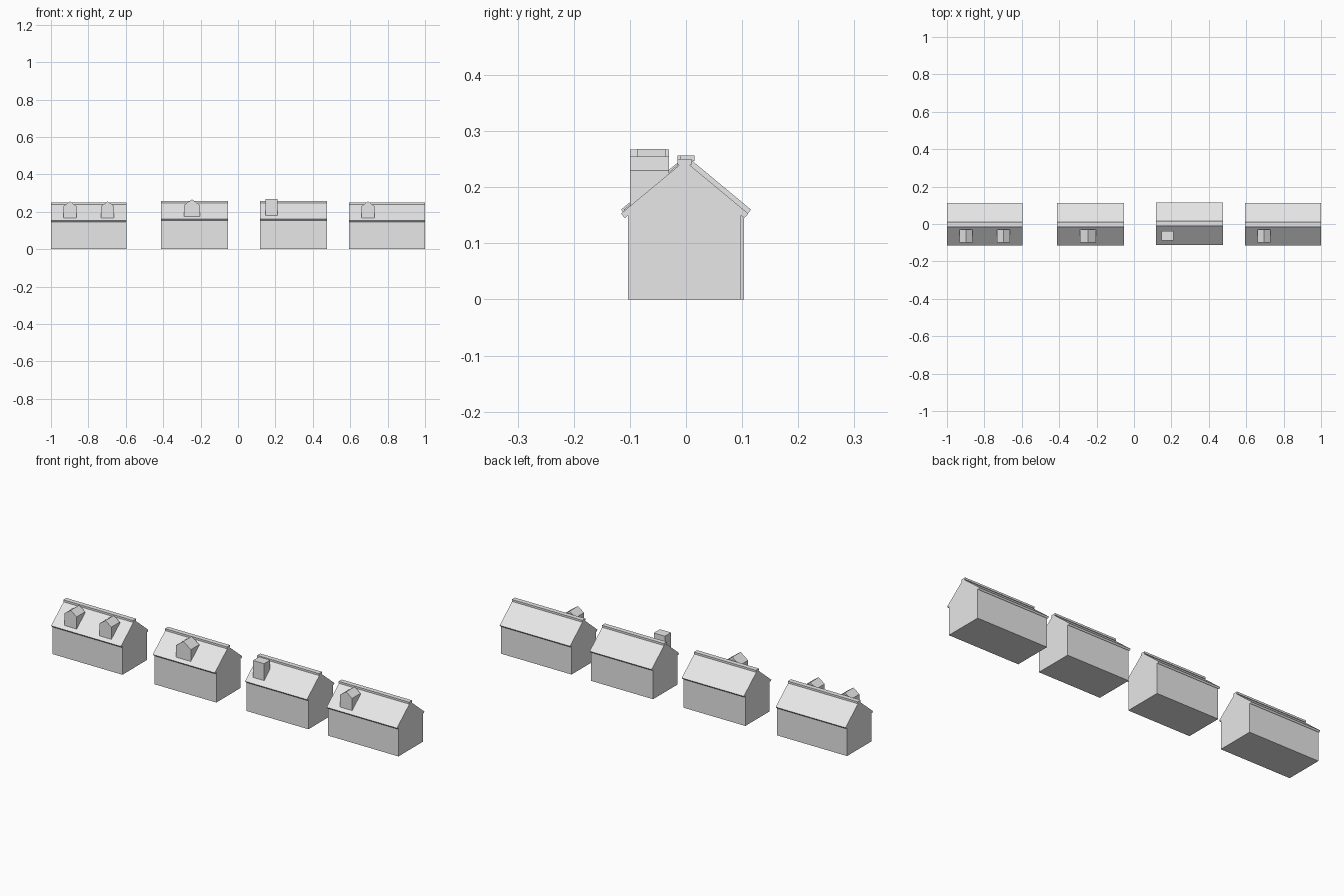
import bpy
import bmesh

cube = bpy.data.objects.get("Cube")
if cube:
    bpy.data.objects.remove(cube, do_unlink=True)

grey = bpy.data.materials.new("plain_grey")
grey.use_nodes = True
grey.diffuse_color = (0.8, 0.8, 0.8, 1)
grey.node_tree.nodes["Principled BSDF"].inputs["Base Color"].default_value = (0.8, 0.8, 0.8, 1)


def prism(name, points, offset):
    """Extrude a closed 3D outline into a flat-shaded solid."""
    bm = bmesh.new()
    face = bm.faces.new([bm.verts.new(p) for p in points])
    result = bmesh.ops.extrude_face_region(bm, geom=[face])
    moved = [g for g in result["geom"] if isinstance(g, bmesh.types.BMVert)]
    bmesh.ops.translate(bm, verts=moved, vec=offset)
    bmesh.ops.recalc_face_normals(bm, faces=bm.faces)
    mesh = bpy.data.meshes.new(name)
    bm.to_mesh(mesh)
    bm.free()
    mesh.materials.append(grey)
    obj = bpy.data.objects.new(name, mesh)
    bpy.context.collection.objects.link(obj)


def along_x(name, profile, x0, x1):
    prism(name, [(x0, y, z) for y, z in profile], (x1 - x0, 0, 0))


def along_y(name, profile, y0, y1):
    prism(name, [(x, y0, z) for x, z in profile], (0, y1 - y0, 0))


def house(label, x0, x1, yc, eave):
    wall, half, pitch, thick = 0.1005, 0.1135, 0.83, 0.0138
    apex = eave + pitch * half
    wall_top = apex - thick - pitch * wall
    lip = half - 0.007
    lip_z = apex - thick - pitch * lip

    # Gabled walls
    along_x(label + "_walls", [
        (yc - wall, 0), (yc + wall, 0), (yc + wall, wall_top),
        (yc, apex - thick), (yc - wall, wall_top)], x0, x1)
    # Roof slab with square-cut eaves
    along_x(label + "_roof", [
        (yc - half, eave), (yc - lip, lip_z), (yc, apex - thick),
        (yc + lip, lip_z), (yc + half, eave), (yc, apex)], x0, x1)
    # Flat ridge cap
    top = eave + 0.097
    along_x(label + "_ridge_cap", [
        (yc - 0.0125, top - 0.01), (yc + 0.0125, top - 0.01),
        (yc + 0.0125, top), (yc - 0.0125, top)], x0, x1)


def dormer(label, xc, half, base, shoulder, peak):
    along_y(label, [
        (xc - half, base), (xc + half, base), (xc + half, shoulder),
        (xc, peak), (xc - half, shoulder)], -0.1, -0.03)


# Row of four houses
house("far_right_house", -1, -0.596, -0.0025, 0.153)
house("mid_right_house", -0.412, -0.053, -0.0025, 0.16)
house("mid_left_house", 0.118, 0.476, 0.0025, 0.16)
house("far_left_house", 0.593, 1, -0.0025, 0.153)

# Dormers on the front roof slopes
for name, x in (("outer_dormer", -0.898), ("inner_dormer", -0.697), ("left_dormer", 0.695)):
    dormer(name, x, 0.035, 0.155, 0.23, 0.255)
dormer("wide_dormer", -0.246, 0.043, 0.16, 0.235, 0.267)

# Chimney
along_y("chimney", [(0.148, 0.17), (0.212, 0.17), (0.212, 0.268), (0.148, 0.268)], -0.0875, -0.0365)
